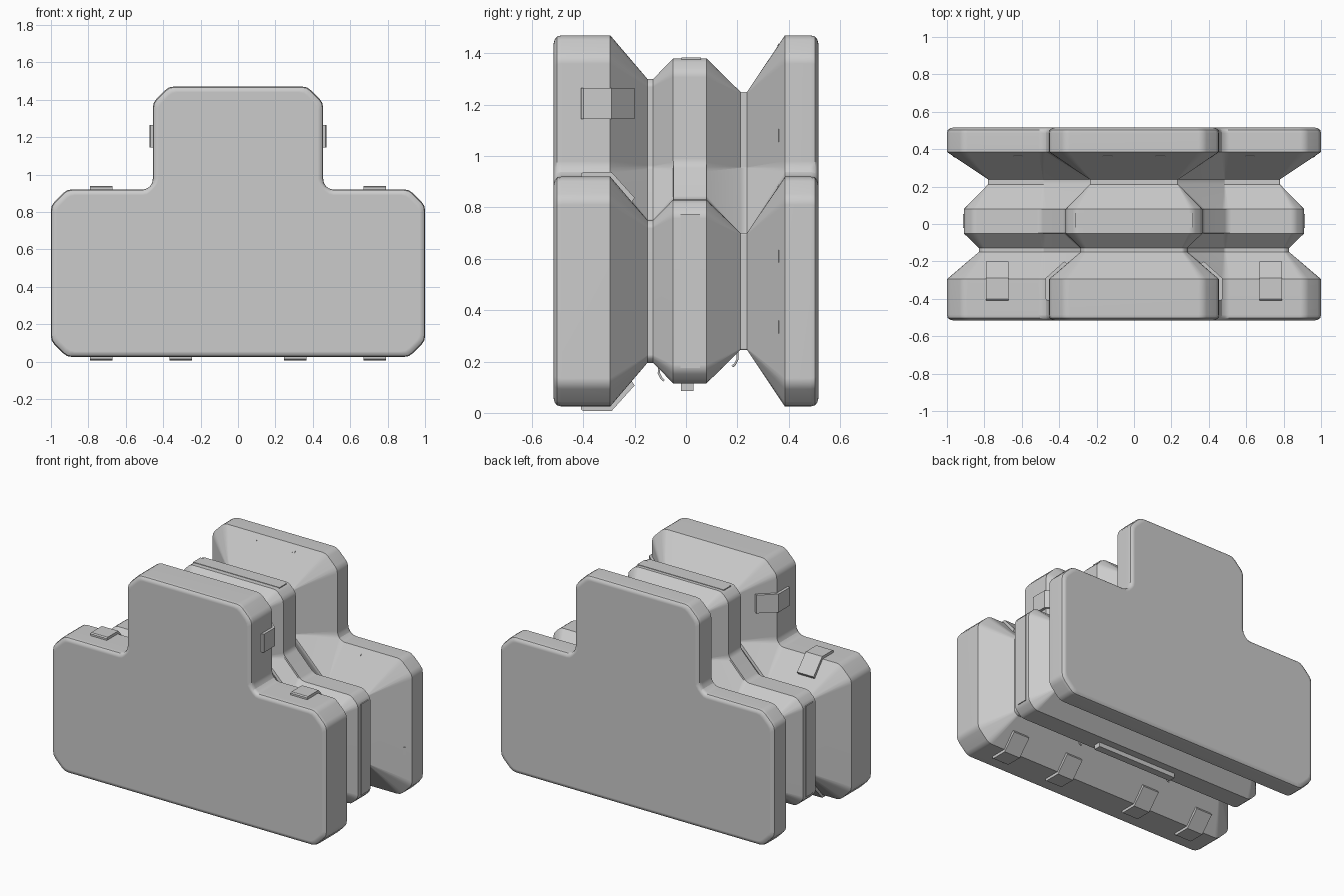
import bpy, bmesh, math
from mathutils import Vector, Matrix

cube = bpy.data.objects.get("Cube")
if cube:
    bpy.data.objects.remove(cube, do_unlink=True)

grey = bpy.data.materials.new("matte grey")
grey.use_nodes = True
colour = (0.6, 0.6, 0.6, 1)
grey.diffuse_color = colour
grey.node_tree.nodes["Principled BSDF"].inputs["Base Color"].default_value = colour


def finish(name, bm, smooth=0):
    bmesh.ops.recalc_face_normals(bm, faces=bm.faces)
    mesh = bpy.data.meshes.new(name)
    bm.to_mesh(mesh)
    bm.free()
    mesh.materials.append(grey)
    ob = bpy.data.objects.new(name, mesh)
    bpy.context.collection.objects.link(ob)
    if smooth:
        bpy.ops.object.select_all(action="DESELECT")
        bpy.context.view_layer.objects.active = ob
        ob.select_set(True)
        bpy.ops.object.shade_smooth_by_angle(angle=math.radians(smooth))
        ob.modifiers.new("even_normals", "WEIGHTED_NORMAL").keep_sharp = True
    return ob


def outline(inset, step):
    """Inverted-T cross-section with chamfered, slightly rounded corners."""
    c = max(0.085 * (1 - inset / 0.23), 0.004)
    w, u = 1 - inset, 0.455 - inset
    low, shelf, top = 0.025 + inset, 0.92 - inset, 1.47 - inset
    half = [(w - c, low), (w, low + c), (w, shelf - c), (w - c, shelf),
            (0.485 + step, shelf), (u, 0.955 + step), (u, top - c), (u - c, top)]
    pts = [Vector(p) for p in half + [(-x, z) for x, z in reversed(half)]]
    r = min(0.025, c * 0.4)
    out = []
    for i, p in enumerate(pts):
        a = p + (pts[i - 1] - p).normalized() * r
        b = p + (pts[(i + 1) % len(pts)] - p).normalized() * r
        out += [a, (a + b) / 4 + p / 2, b]
    return out


# Main body: one outline swept front to back with a changing inset
profile = [(-0.515, 0.03, 0), (-0.511, 0.015, 0), (-0.502, 0.004, 0), (-0.485, 0, 0),
           (-0.295, 0, 0), (-0.15, 0.17, 0), (-0.128, 0.17, 0),
           (-0.05, 0.09, 0), (-0.049, 0.09, 0.015), (0.079, 0.09, 0.015), (0.08, 0.09, 0),
           (0.212, 0.22, 0), (0.238, 0.22, 0), (0.385, 0, 0),
           (0.485, 0, 0), (0.502, 0.004, 0), (0.511, 0.015, 0), (0.515, 0.03, 0)]
bm = bmesh.new()
rings = [[bm.verts.new((p.x, y, p.y)) for p in outline(d, s)] for y, d, s in profile]
for a, b in zip(rings, rings[1:]):
    for i in range(len(a)):
        j = (i + 1) % len(a)
        bm.faces.new((a[i], a[j], b[j], b[i]))
bm.faces.new(rings[0])
bm.faces.new(rings[-1])
finish("grooved_body", bm, 35)


def pad(name, origin, angle):
    """Bent pad lying on the front flange and down its slope; angle turns it about y."""
    section = [(-0.408, -0.01), (-0.408, 0.012), (-0.4, 0.018), (-0.29, 0.018),
               (-0.2, -0.082), (-0.212, -0.1), (-0.297, -0.01)]
    bm = bmesh.new()
    ends = [[bm.verts.new((x, y, z)) for y, z in section] for x in (-0.06, 0.06)]
    bm.faces.new(ends[0])
    bm.faces.new(ends[1])
    n = len(section)
    for i in range(n):
        bm.faces.new((ends[0][i], ends[0][i - 1], ends[1][i - 1], ends[1][i]))
    bm.transform(Matrix.Translation(origin) @ Matrix.Rotation(math.radians(angle), 4, "Y"))
    finish(name, bm)


def block(name, centre, size, turn=None):
    bm = bmesh.new()
    bmesh.ops.create_cube(bm, size=1)
    bm.transform(Matrix.Translation(centre) @ (turn or Matrix()) @ Matrix.Diagonal((*size, 1)))
    return finish(name, bm)


for side, label in ((1, "left"), (-1, "right")):
    # Pads on the front flange
    pad(f"{label}_outer_foot_pad", (side * 0.73, 0, 0.025), 180)
    pad(f"{label}_inner_foot_pad", (side * 0.305, 0, 0.025), 180)
    pad(f"{label}_shelf_pad", (side * 0.73, 0, 0.92), 0)
    pad(f"{label}_tower_pad", (side * 0.455, 0, 1.205), 90 * side)
    # Flush strips round the middle rib
    block(f"{label}_rib_strip", (side * 0.91, 0.017, 0.475), (0.006, 0.075, 0.6))
    # Small ribs along the inner slope of the back flange
    lean = math.atan2(0.22, 0.147)
    for x in (0.14, 0.62):
        z = 1.432 if x < 0.4 else 0.882
        block(f"{label}_slope_rib", (side * x, 0.36, z), (0.05, 0.012, 0.006),
              Matrix.Rotation(lean, 4, "X"))
    for x, z in ((0.962, 0.61), (0.962, 0.335), (0.417, 1.08)):
        block(f"{label}_slope_rib", (side * x, 0.36, z), (0.006, 0.012, 0.05),
              Matrix.Rotation(-side * lean, 4, "Z"))
    # Little hooks under the rib shoulders
    for y, z, way in ((-0.1, 0.125, 1), (0.195, 0.18, -1)):
        curve = bpy.data.curves.new(f"{label}_hook", "CURVE")
        curve.dimensions = "3D"
        curve.bevel_depth = 0.005
        curve.bevel_resolution = 1
        spline = curve.splines.new("POLY")
        path = [(0.015, 0), (0.004, 0.01), (-0.006, 0.03), (-0.004, 0.06)]
        spline.points.add(len(path) - 1)
        for point, (dy, dz) in zip(spline.points, path):
            point.co = (side * 0.35, y + dy * way, z + dz, 1)
        curve.materials.append(grey)
        hook = bpy.data.objects.new(f"{label}_hook", curve)
        bpy.context.collection.objects.link(hook)

block("top_rib_strip", (0, 0.02, 1.38), (0.63, 0.075, 0.006))
block("bottom_rail", (0, 0.005, 0.102), (0.6, 0.05, 0.034))
